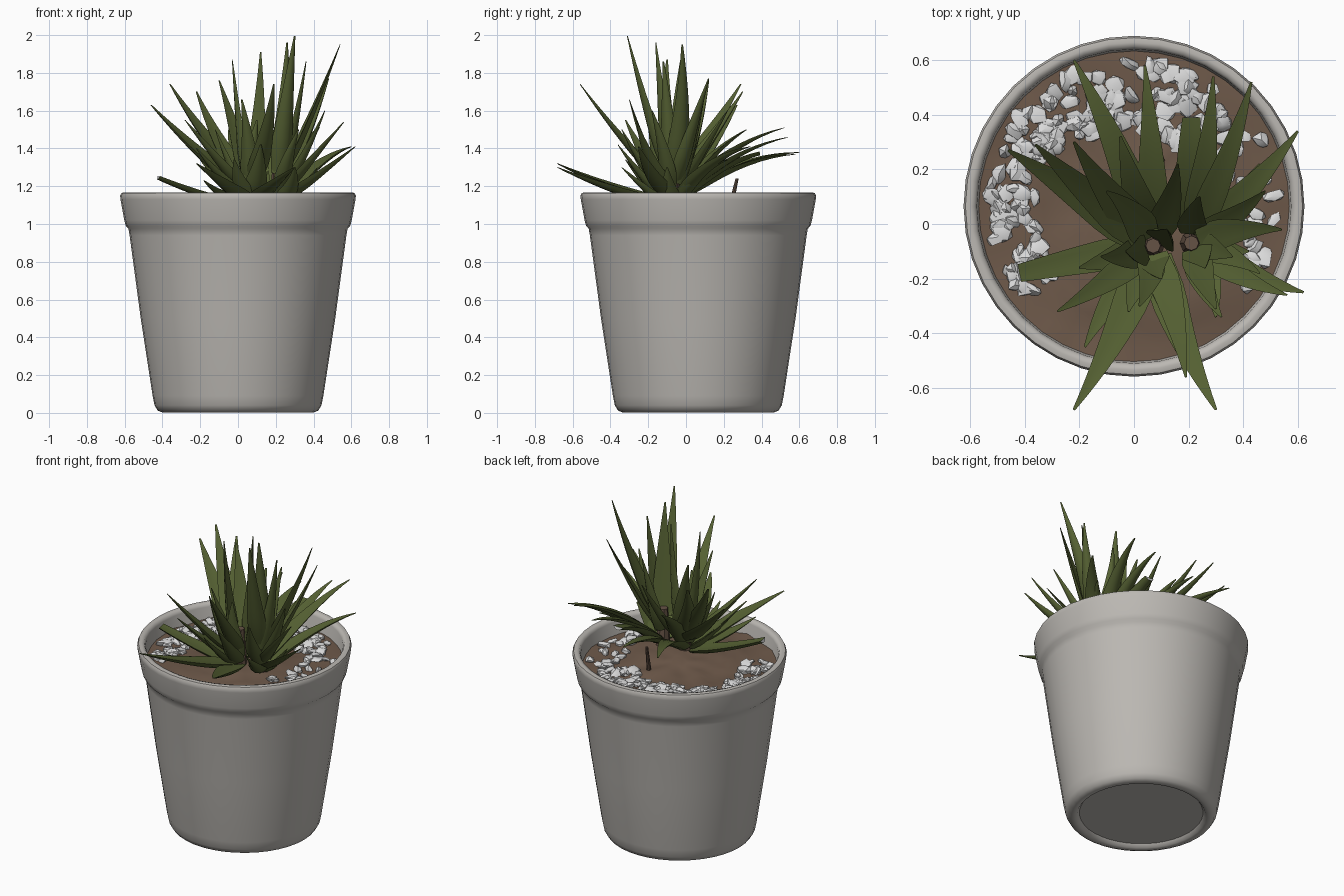
import bpy, bmesh, math, random
from mathutils import Vector, noise

if "Cube" in bpy.data.objects:
    bpy.data.objects.remove(bpy.data.objects["Cube"])

random.seed(7)
CY = 0.065  # pot axis in y


def material(name, rgb):
    m = bpy.data.materials.new(name)
    m.diffuse_color = (*rgb, 1)
    m.use_nodes = True
    m.node_tree.nodes["Principled BSDF"].inputs["Base Color"].default_value = m.diffuse_color
    return m


GREY = material("warm grey ceramic", (0.50, 0.48, 0.45))
SOIL = material("brown soil", (0.155, 0.10, 0.068))
STONE = material("white stone", (0.70, 0.70, 0.70))
GREEN = material("leaf green", (0.092, 0.12, 0.033))
TWIG = material("dry stem brown", (0.13, 0.085, 0.06))


def finish(name, bm, mats, angle=40):
    bmesh.ops.recalc_face_normals(bm, faces=bm.faces[:])
    me = bpy.data.meshes.new(name)
    bm.to_mesh(me)
    bm.free()
    for m in mats:
        me.materials.append(m)
    ob = bpy.data.objects.new(name, me)
    bpy.context.collection.objects.link(ob)
    if angle:
        bpy.ops.object.select_all(action='DESELECT')
        ob.select_set(True)
        bpy.context.view_layer.objects.active = ob
        bpy.ops.object.shade_smooth_by_angle(angle=math.radians(angle))
    return ob


def bridge(bm, a, b, mat=0):
    n = len(a)
    for i in range(n):
        bm.faces.new((a[i], a[(i + 1) % n], b[(i + 1) % n], b[i])).material_index = mat


# Pot: lathed profile with recessed base and rolled rim
profile = [(0.36, 0.025), (0.375, 0.005), (0.40, 0.002), (0.425, 0.012), (0.442, 0.04),
           (0.452, 0.09), (0.515, 0.5), (0.574, 0.94), (0.58, 0.975), (0.594, 0.99),
           (0.602, 1.02), (0.622, 1.13), (0.624, 1.15), (0.617, 1.164), (0.60, 1.168),
           (0.583, 1.163), (0.575, 1.145), (0.565, 1.02), (0.55, 0.98)]
bm = bmesh.new()
SEG = 40
rings = [[bm.verts.new((r * math.cos(2 * math.pi * i / SEG), CY + r * math.sin(2 * math.pi * i / SEG), z))
          for i in range(SEG)] for r, z in profile]
for a, b in zip(rings, rings[1:]):
    bridge(bm, a, b)
bm.faces.new(rings[0])
finish("pot", bm, [GREY], 50)


# Soil: lumpy disc, slightly mounded around the plant
def soil_z(x, y):
    d = math.hypot(x - 0.1, y + 0.08)
    n = noise.noise(Vector((x * 9, y * 9, 3.1)))
    return 1.065 + 0.045 * max(0, 1 - d / 0.4) + 0.018 * n


bm = bmesh.new()
rings = []
for k in range(1, 13):
    r = 0.57 * k / 12
    ring = []
    for i in range(SEG):
        x, y = r * math.cos(2 * math.pi * i / SEG), CY + r * math.sin(2 * math.pi * i / SEG)
        ring.append(bm.verts.new((x, y, soil_z(x, y))))
    rings.append(ring)
for a, b in zip(rings, rings[1:]):
    bridge(bm, a, b)
bm.faces.new(rings[0])
finish("soil", bm, [SOIL], 35)

# White stone chips, dense at the back and left, few at the right, none in front
bm = bmesh.new()
for k in range(230):
    ang = math.radians(random.uniform(-35, 222))
    deg = math.degrees(ang)
    inner = 0.28 if 50 < deg < 130 else 0.36
    r = random.uniform(inner, 0.53)
    if deg < 40 and random.random() < 0.45:
        continue
    x, y = r * math.cos(ang), CY + r * math.sin(ang)
    tmp = bmesh.ops.create_icosphere(bm, subdivisions=1, radius=1)["verts"]
    sx, sy, sz = random.uniform(0.02, 0.046), random.uniform(0.02, 0.046), random.uniform(0.012, 0.026)
    rot, tilt = random.uniform(0, 6.28), random.uniform(-0.4, 0.4)
    for v in tmp:
        p = v.co * random.uniform(0.75, 1.2)
        px, py, pz = p.x * sx, p.y * sy, p.z * sz + p.x * sx * tilt
        v.co = (x + px * math.cos(rot) - py * math.sin(rot),
                y + px * math.sin(rot) + py * math.cos(rot), soil_z(x, y) + 0.006 + pz)
finish("stone_chips", bm, [STONE], 35)


# Fleshy leaf: crescent section swept along a curve; negative width = cut-off tip
SECTION = [(-1, 0.12), (-0.72, -0.22), (-0.3, -0.48), (0.3, -0.48), (0.72, -0.22), (1, 0.12),
           (0.5, 0.1), (0, 0.04), (-0.5, 0.1)]


def leaf(bm, base, tip, width, bulge, sway):
    d = Vector((tip.x - base.x, tip.y - base.y, 0)).normalized()
    side = Vector((-d.y, d.x, 0))
    ctrl = base.lerp(tip, 0.5) + Vector((0, 0, bulge)) + side * sway
    blunt, w0 = width < 0, abs(width) / 2
    prev, steps = None, 11
    for k in range(steps):
        t = k / (steps - 1)
        p = base * (1 - t) ** 2 + ctrl * 2 * t * (1 - t) + tip * t * t
        tan = ((ctrl - base) * (1 - t) + (tip - ctrl) * t).normalized()
        n = tan.cross(side).normalized()
        if n.z < 0:
            n = -n
        s = 0.75 + 0.25 * min(1, t / 0.25)
        s *= 1 - (0.45 if blunt else 0.93) * max(0, (t - 0.2) / 0.8) ** 1.15
        ring = [bm.verts.new(p + side * u * w0 * s + n * v * w0 * s) for u, v in SECTION]
        if prev:
            bridge(bm, prev, ring)
        else:
            bm.faces.new(ring)
        prev = ring
    bm.faces.new(prev).material_index = 1 if blunt else 0


def rosette(name, cx, cy, tips):
    bm = bmesh.new()
    for x, y, z, w in tips:
        d = Vector((x - cx, y - cy, 0))
        reach = d.length
        d.normalize()
        lift = max(0, min(1, (z - 1.25) / 0.7))
        base = Vector((cx, cy, 1.11 + 0.16 * lift)) + d * (0.05 - 0.025 * lift)
        # sprawling leaves arch over, upright ones bow outward
        bulge = 0.16 * reach if z < 1.6 and y > 0 else (-0.05 if z > 1.6 else -0.02)
        leaf(bm, base, Vector((x, y, z)), w, bulge, random.uniform(-0.04, 0.04))
    finish(name, bm, [GREEN, STONE], 60)


# Tip x, y, z and width of each leaf
rosette("left_rosette", 0.07, -0.08, [
    (-0.22, 0.60, 1.38, 0.13), (0.04, 0.58, 1.37, 0.12), (-0.46, 0.27, 1.63, 0.15),
    (-0.36, 0.29, 1.74, 0.14), (-0.42, -0.18, 1.25, -0.12), (-0.28, -0.32, 1.55, 0.11),
    (-0.18, -0.45, 1.23, 0.12), (-0.22, -0.68, 1.32, 0.14), (-0.22, -0.30, 1.40, 0.11),
    (-0.22, 0.30, 1.70, 0.14), (-0.10, 0.12, 1.76, 0.13), (-0.03, -0.10, 1.87, 0.12),
    (0.12, -0.02, 1.91, 0.13), (0.02, -0.30, 1.66, 0.11), (0.19, -0.56, 1.74, 0.12),
    (0.12, -0.36, 1.42, 0.13), (-0.02, -0.32, 1.34, 0.12), (0.30, -0.68, 1.30, 0.14),
    (0.10, -0.20, 1.55, 0.12), (-0.12, -0.12, 1.50, 0.12), (0.16, 0.22, 1.60, 0.12),
    (-0.05, 0.32, 1.50, 0.13), (-0.20, -0.16, 1.34, 0.12)])
rosette("right_rosette", 0.21, -0.07, [
    (0.21, 0.39, 1.38, -0.12), (0.29, 0.54, 1.46, 0.11), (0.43, 0.52, 1.51, 0.11),
    (0.60, 0.34, 1.41, 0.12), (0.54, -0.02, 1.95, 0.12), (0.30, -0.31, 1.995, 0.12),
    (0.26, -0.16, 1.96, 0.13), (0.36, -0.12, 1.86, 0.11), (0.48, 0.12, 1.77, 0.11),
    (0.62, -0.25, 1.41, 0.12), (0.56, -0.26, 1.54, 0.10), (0.46, -0.18, 1.60, 0.10),
    (0.32, -0.34, 1.50, 0.11), (0.30, -0.34, 1.30, 0.12), (0.42, -0.10, 1.30, 0.11),
    (0.24, 0.10, 1.70, 0.12), (0.46, 0.22, 1.34, 0.11)])

# Short stems under the rosettes and a dry twig in the soil behind them
bm = bmesh.new()
for a, b, r in [((0.07, -0.08, 1.05), (0.07, -0.08, 1.33), 0.045), ((0.21, -0.07, 1.05), (0.21, -0.07, 1.33), 0.045),
                ((0.10, 0.23, 1.06), (0.09, 0.27, 1.24), 0.014)]:
    lo, hi = ([bm.verts.new((p[0] + q * math.cos(i * math.pi / 4), p[1] + q * math.sin(i * math.pi / 4), p[2]))
               for i in range(8)] for p, q in ((a, r), (b, r * 0.6)))
    bridge(bm, lo, hi)
    bm.faces.new(lo)
    bm.faces.new(hi)
finish("stems", bm, [TWIG])
